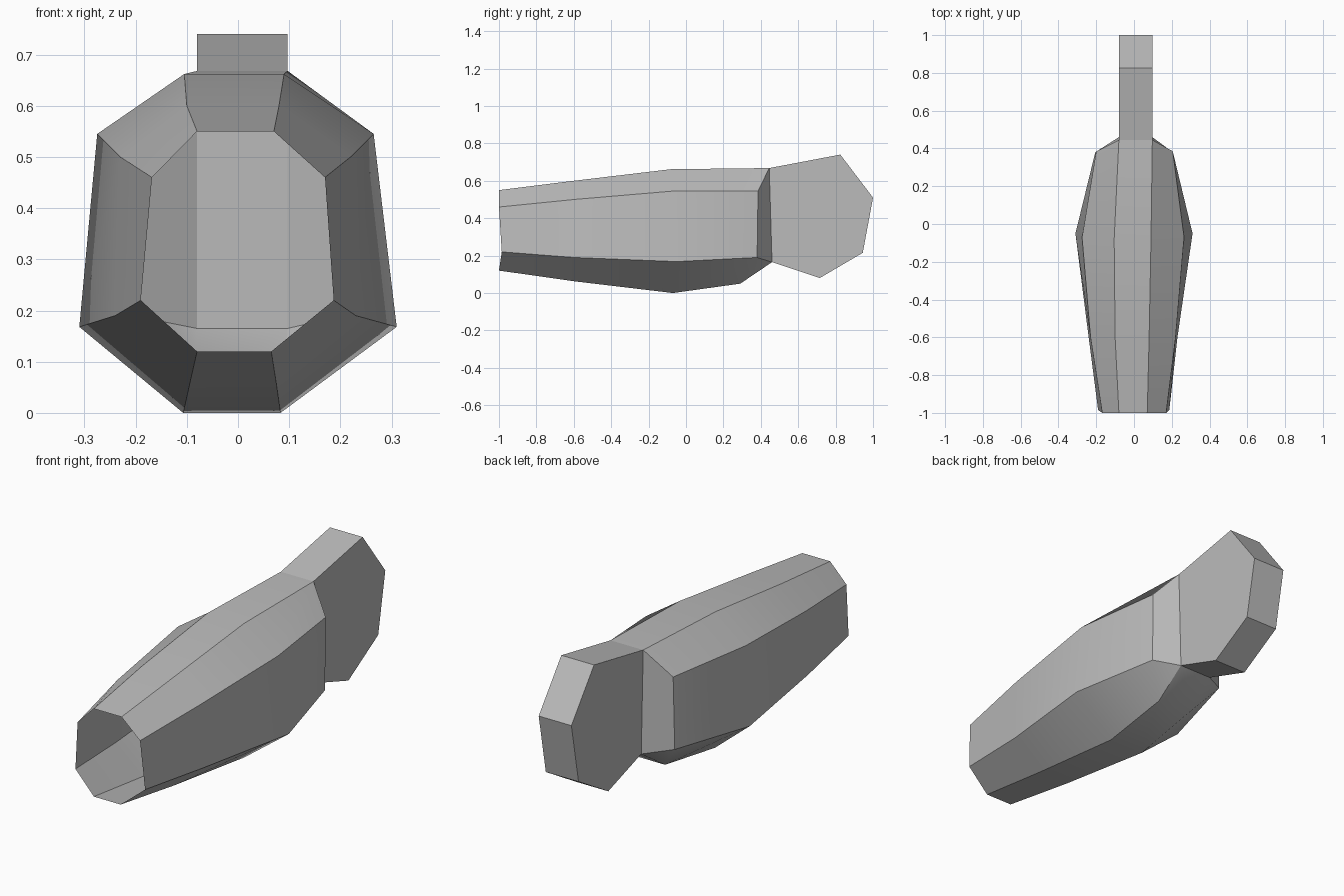
import bpy
import bmesh
from math import radians

default_cube = bpy.data.objects.get("Cube")
if default_cube:
    bpy.data.objects.remove(default_cube, do_unlink=True)

# One plain grey for everything
grey = bpy.data.materials.new("plain grey")
grey.use_nodes = True
grey.diffuse_color = (0.5, 0.5, 0.5, 1)
grey.node_tree.nodes["Principled BSDF"].inputs["Base Color"].default_value = (0.5, 0.5, 0.5, 1)


def finish(bm, name):
    """Turn the bmesh into a named, shaded object."""
    bmesh.ops.recalc_face_normals(bm, faces=bm.faces)
    mesh = bpy.data.meshes.new(name)
    bm.to_mesh(mesh)
    bm.free()
    mesh.materials.append(grey)
    obj = bpy.data.objects.new(name, mesh)
    bpy.context.collection.objects.link(obj)
    bpy.ops.object.select_all(action="DESELECT")
    obj.select_set(True)
    bpy.context.view_layer.objects.active = obj
    bpy.ops.object.shade_smooth_by_angle(angle=radians(30))


# Tail plate extent in x, shared by the body and the tail
TAIL_MIN, TAIL_MAX = -0.08, 0.097

# Octagonal sections, front to back. Each level, from top to bottom,
# is (left end x, right end x, y, z).
sections = [
    [(-0.08, 0.07, -1, 0.55), (-0.168, 0.17, -1, 0.46),
     (-0.19, 0.187, -0.985, 0.22), (-0.08, 0.065, -1, 0.12)],
    [(-0.1, 0.08, -0.6, 0.6), (-0.23, 0.22, -0.6, 0.5),
     (-0.24, 0.23, -0.6, 0.19), (-0.093, 0.074, -0.6, 0.063)],
    [(-0.105, 0.09, -0.08, 0.662), (-0.275, 0.265, -0.07, 0.545),
     (-0.31, 0.31, -0.05, 0.168), (-0.107, 0.083, -0.07, 0)],
    [(TAIL_MIN, TAIL_MAX, 0.445, 0.668), (-0.2, 0.205, 0.385, 0.545),
     (-0.205, 0.205, 0.38, 0.19), (-0.09, 0.09, 0.29, 0.05)],
]

# Hollow body shell, open at the front
bm = bmesh.new()
rings = []
for levels in sections:
    left = [bm.verts.new((a, y, z)) for a, b, y, z in levels]
    right = [bm.verts.new((b, y, z)) for a, b, y, z in levels]
    rings.append(left + right[::-1])
for front, back in zip(rings, rings[1:]):
    for i in range(len(front)):
        j = (i + 1) % len(front)
        bm.faces.new((front[i], front[j], back[j], back[i]))

# Tapered back of the body, meeting the tail root
root = [bm.verts.new((x, 0.46, 0.165)) for x in (TAIL_MIN, TAIL_MAX)]
end = rings[-1]
for side, corner in zip((end[:4], end[:3:-1]), root):
    top, upper, lower, bottom = side
    bm.faces.new((top, upper, lower, corner))
    bm.faces.new((lower, bottom, corner))
bm.faces.new((end[3], end[4], root[1], root[0]))
bm.faces.new((end[0], root[0], root[1], end[-1]))
finish(bm, "body_shell")

# Flat tail plate, extruded across x from its side profile
tail_profile = [(0.445, 0.668), (0.825, 0.74), (1, 0.51),
                (0.945, 0.215), (0.715, 0.08), (0.46, 0.165)]
bm = bmesh.new()
sides = [[bm.verts.new((x, y, z)) for y, z in tail_profile] for x in (TAIL_MIN, TAIL_MAX)]
for outline in sides:
    bm.faces.new(outline)
# Rim only: the joint with the body is already closed by the body's back wall
for i in range(len(tail_profile) - 1):
    bm.faces.new((sides[0][i], sides[0][i + 1], sides[1][i + 1], sides[1][i]))
finish(bm, "tail_plate")
